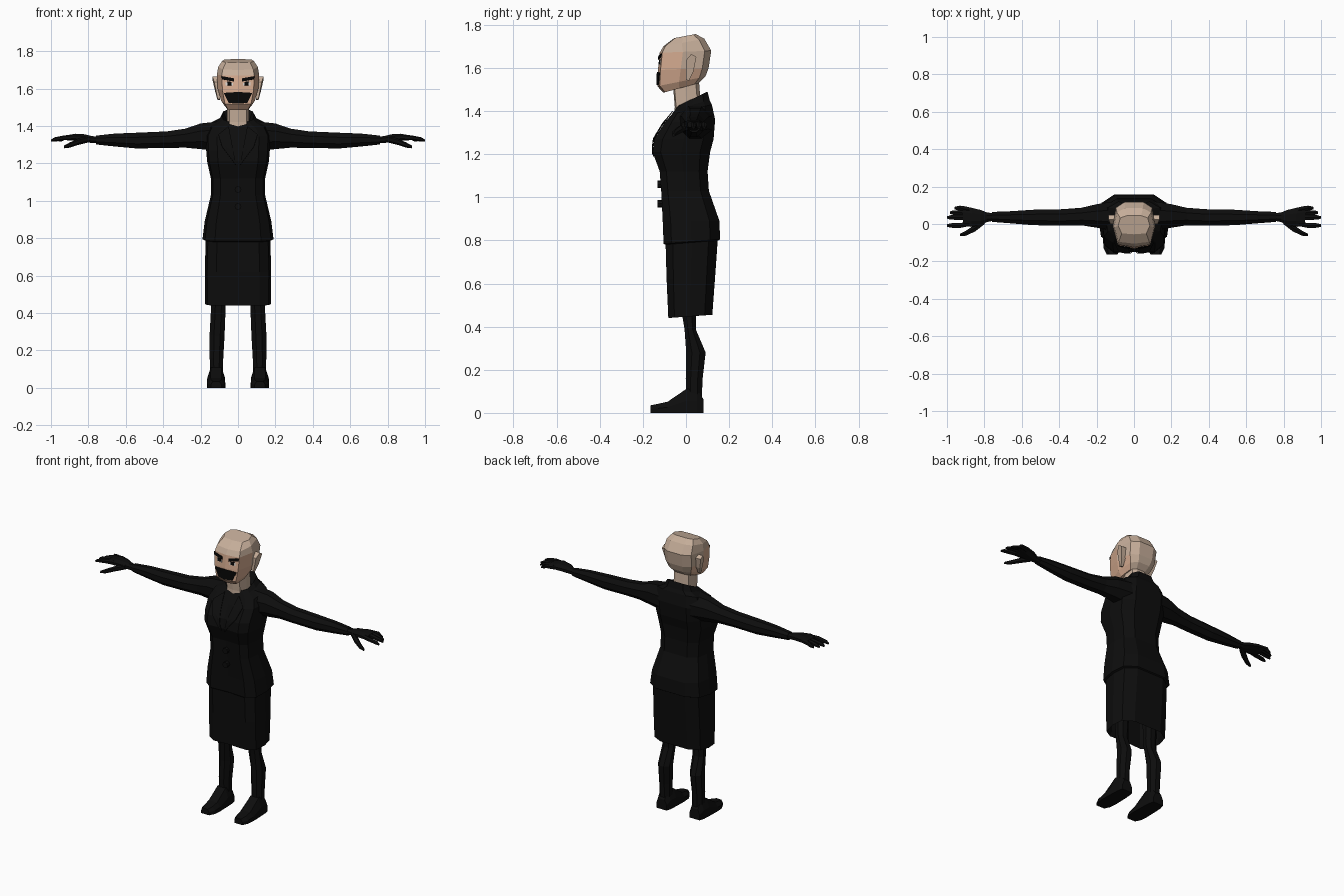
import bpy, bmesh
from math import cos, sin, pi
from mathutils import Vector
from mathutils.bvhtree import BVHTree

cube = bpy.data.objects.get("Cube")
if cube:
    bpy.data.objects.remove(cube)


def material(name, rgb):
    m = bpy.data.materials.new(name)
    m.use_nodes = True
    m.diffuse_color = (*rgb, 1)
    bsdf = m.node_tree.nodes["Principled BSDF"]
    bsdf.inputs["Base Color"].default_value = (*rgb, 1)
    bsdf.inputs["Roughness"].default_value = 0.9
    return m


CLOTH = material("black cloth", (.004, .004, .004))
HAIR = material("black hair", (.002, .002, .002))
FACE = material("warm face skin", (.67, .41, .28))
SCALP = material("pale scalp skin", (.56, .42, .32))
WHITE = material("eye white", (.7, .66, .62))


def finish(name, bm, mats, mirror=False):
    bmesh.ops.recalc_face_normals(bm, faces=bm.faces)
    mesh = bpy.data.meshes.new(name)
    bm.to_mesh(mesh)
    bm.free()
    for m in mats:
        mesh.materials.append(m)
    ob = bpy.data.objects.new(name, mesh)
    bpy.context.collection.objects.link(ob)
    if mirror:
        ob.modifiers.new("mirror", 'MIRROR').use_mirror_merge = False
    return ob


def loft(name, rings, mats, mirror=False, caps=(True, True)):
    """Skin a list of equal-length point rings."""
    bm = bmesh.new()
    rows = [[bm.verts.new(p) for p in r] for r in rings]
    n = len(rows[0])
    for a, b in zip(rows, rows[1:]):
        for i in range(n):
            j = (i + 1) % n
            bm.faces.new((a[i], a[j], b[j], b[i]))
    if caps[0]:
        bm.faces.new(rows[0])
    if caps[1]:
        bm.faces.new(rows[-1])
    return finish(name, bm, mats, mirror)


def body_rings(half, rows):
    """Symmetric sections; rows hold front z, back z, half width, front y, back y."""
    section = half + [(-x, y) for x, y in half[-2:0:-1]]
    return [[(x * w, yf + (yb - yf) * (y + 1) / 2, zf + (zb - zf) * (y + 1) / 2)
             for x, y in section] for zf, zb, w, yf, yb in rows]


def limb(name, rows, axis, mats, sides=8):
    """Mirrored tube along x or z; rows hold centre and two radii."""
    rings = []
    for x, y, z, a, b in rows:
        ring = []
        for k in range(sides):
            t = 2 * pi * (k + .5) / sides
            c, s = cos(t) * 1.06, sin(t) * 1.06
            ring.append((x, y + a * c, z + b * s) if axis == 'x' else (x + a * c, y + b * s, z))
        rings.append(ring)
    return loft(name, rings, mats, True)


def plate(name, corners, target, mat, lift):
    """Mirrored thin patch of four (x, z) corners laid on the front of a part."""
    me = target.data
    tree = BVHTree.FromPolygons([v.co for v in me.vertices], [p.vertices[:] for p in me.polygons])
    a, b, c, d = [Vector(p) for p in corners]
    bm, grid, n = bmesh.new(), [], 6
    for i in range(n + 1):
        row = []
        for j in range(n + 1):
            p = a.lerp(b, i / n).lerp(d.lerp(c, i / n), j / n)
            hit = tree.ray_cast(Vector((p.x, -1, p.y)), Vector((0, 1, 0)))[0]
            y = hit.y if hit else -.1
            row.append(bm.verts.new((p.x, y - lift, p.y)))
        grid.append(row)
    for r, s in zip(grid, grid[1:]):
        for j in range(n):
            bm.faces.new((r[j], r[j + 1], s[j + 1], s[j]))
    ob = finish(name, bm, [mat], True)
    ob.modifiers.new("thickness", 'SOLIDIFY').thickness = .004
    return ob


# Head, warm in front and pale over the scalp
HEAD = [(0, -1), (.77, -.9), (1, -.1), (.86, .75), (.45, 1), (0, 1)]
head = loft("head", body_rings(HEAD, [
    (1.485, 1.53, .07, -.105, .06), (1.515, 1.56, .09, -.133, .09),
    (1.59, 1.60, .108, -.13, .105), (1.67, 1.68, .113, -.122, .117),
    (1.70, 1.735, .106, -.105, .085), (1.738, 1.757, .085, -.055, .045)]), [FACE, SCALP])
for f in head.data.polygons:
    f.material_index = 0 if f.center.y < .03 and f.center.z < 1.68 else 1
loft("neck", body_rings(HEAD, [
    (1.35, 1.38, .065, -.055, .07), (1.42, 1.44, .06, -.052, .068),
    (1.54, 1.54, .06, -.062, .06)]), [SCALP])

# Ears
EAR = [(0, 1.545), (0, 1.635), (.025, 1.665), (.048, 1.65), (.035, 1.585), (.014, 1.54)]
loft("ears", [[(.095, y, z) for y, z in EAR],
              [(.108 + (z - 1.54) * .2 + y * .15, y, z) for y, z in EAR]], [SCALP], True)

# Face details
plate("mouth_patch", [(0, 1.582), (.076, 1.577), (.05, 1.523), (0, 1.52)], head, HAIR, .005)
plate("eyebrows", [(.022, 1.655), (.088, 1.667), (.086, 1.65), (.022, 1.638)], head, HAIR, .008)
plate("eye_whites", [(.028, 1.63), (.066, 1.634), (.066, 1.616), (.028, 1.616)], head, WHITE, .002)
plate("pupils", [(.034, 1.636), (.058, 1.638), (.056, 1.618), (.036, 1.618)], head, HAIR, .005)

# Jacket with flared hem and raised collar
TORSO = [(0, -.95), (.65, -1), (.93, -.72), (1, 0), (.92, .65), (.55, 1), (0, 1)]
jacket = loft("jacket", body_rings(TORSO, [
    (.78, .80, .178, -.098, .15), (.785, .805, .19, -.104, .158), (.89, .89, .178, -.108, .155),
    (1.03, 1.03, .145, -.115, .106), (1.12, 1.12, .145, -.122, .10),
    (1.21, 1.21, .165, -.155, .112), (1.27, 1.27, .17, -.147, .128),
    (1.345, 1.36, .172, -.10, .135), (1.385, 1.43, .15, -.066, .12),
    (1.41, 1.45, .105, -.048, .11), (1.425, 1.49, .085, -.035, .10),
    (1.37, 1.43, .062, -.03, .075)]), [CLOTH], caps=(False, False))
plate("lapels", [(.05, 1.40), (.105, 1.355), (.085, 1.29), (.01, 1.19)], jacket, CLOTH, .01)
for label, z in (("upper", 1.06), ("lower", .97)):
    loft(label + "_button", [[(.018 * cos(k * pi / 4), y, z + .018 * sin(k * pi / 4))
                              for k in range(8)] for y in (-.10, -.132)], [CLOTH])

# Skirt, open underneath
loft("skirt", body_rings(TORSO, [
    (.88, .88, .15, -.085, .13), (.80, .80, .173, -.095, .147), (.62, .63, .177, -.09, .135),
    (.44, .455, .176, -.082, .122), (.47, .48, .165, -.072, .11), (.75, .75, .155, -.07, .11)]),
    [CLOTH], caps=(True, False))

# Sleeves
limb("sleeves", [
    (.11, .042, 1.345, .08, .08), (.20, .043, 1.345, .064, .07), (.28, .04, 1.335, .048, .052),
    (.38, .035, 1.327, .045, .045), (.54, .035, 1.322, .042, .043),
    (.66, .036, 1.325, .033, .035), (.76, .038, 1.325, .027, .024)], 'x', [CLOTH])

# Gloved hands
limb("palms", [
    (.74, .038, 1.325, .019, .017), (.785, .036, 1.328, .026, .019), (.82, .034, 1.335, .042, .021),
    (.87, .036, 1.34, .052, .019), (.915, .042, 1.337, .056, .014)], 'x', [CLOTH])
for label, y, tip in (("index", -.008, 1), ("middle", .035, 1),
                      ("ring", .061, .985), ("little", .085, .96)):
    limb(label + "_fingers", [
        (.88, y * .8 + .008, 1.339, .014, .014), (.93, y, 1.337, .014, .012),
        (tip - .02, y, 1.329, .013, .010), (tip, y, 1.322, .007, .005)], 'x', [CLOTH], 6)
limb("thumbs", [
    (.80, .015, 1.33, .018, .017), (.85, -.022, 1.317, .02, .016),
    (.90, -.05, 1.298, .014, .013), (.93, -.058, 1.288, .007, .007)], 'x', [CLOTH], 6)

# Stockinged legs
limb("legs", [
    (.105, .02, .72, .045, .045), (.105, .015, .44, .04, .031), (.107, .02, .385, .04, .027),
    (.112, .046, .28, .041, .046), (.115, .038, .16, .037, .04),
    (.115, .037, .07, .035, .037)], 'z', [CLOTH])

# Shoes, swept from toe to heel
SHOE = [(-1, 0), (-1, .5), (-.6, 1), (.6, 1), (1, .5), (1, 0)]
loft("shoes", [[(.117 + u * w, y, v * h) for u, v in SHOE] for y, w, h in [
    (-.164, .028, .035), (-.13, .045, .042), (-.085, .049, .052),
    (0, .047, .11), (.05, .044, .11), (.08, .036, .065)]], [CLOTH], True)
